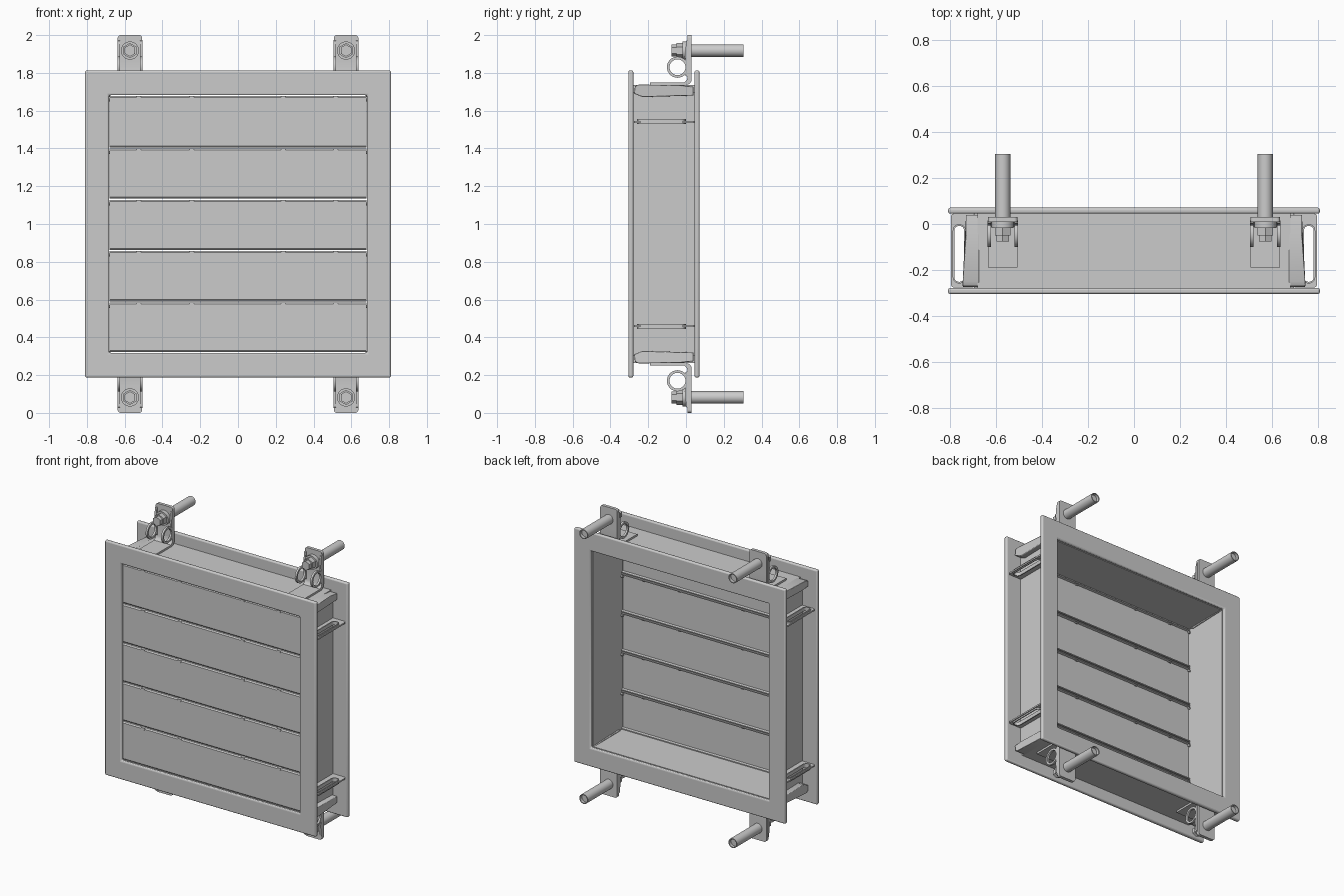
import bpy, bmesh
from math import pi, cos, sin
from mathutils import Matrix, Vector

if "Cube" in bpy.data.objects:
    bpy.data.objects.remove(bpy.data.objects["Cube"])


def finish(name, bm, smooth=False, bevel=0.0):
    bmesh.ops.recalc_face_normals(bm, faces=bm.faces[:])
    me = bpy.data.meshes.new(name)
    bm.to_mesh(me)
    bm.free()
    ob = bpy.data.objects.new(name, me)
    bpy.context.collection.objects.link(ob)
    if bevel:
        m = ob.modifiers.new("bevel", 'BEVEL')
        m.width, m.segments, m.limit_method = bevel, 3, 'ANGLE'
    if smooth or bevel:
        bpy.ops.object.select_all(action='DESELECT')
        ob.select_set(True)
        bpy.context.view_layer.objects.active = ob
        bpy.ops.object.shade_smooth_by_angle()
    return ob


def place(axis, u, v, w):
    """Map profile (u, v) and depth w so that depth runs along the given axis."""
    return {'X': (w, u, v), 'Y': (u, w, v), 'Z': (u, v, w)}[axis]


def prism(bm, pts, axis, a, b):
    lo = [bm.verts.new(place(axis, u, v, a)) for u, v in pts]
    hi = [bm.verts.new(place(axis, u, v, b)) for u, v in pts]
    bm.faces.new(lo)
    bm.faces.new(hi[::-1])
    n = len(pts)
    for i in range(n):
        j = (i + 1) % n
        bm.faces.new((lo[i], lo[j], hi[j], hi[i]))


def ring(bm, outer, inner, axis, a, b):
    loops = [[bm.verts.new(place(axis, u, v, w)) for u, v in pts]
             for pts, w in ((outer, a), (outer, b), (inner, b), (inner, a))]
    n = len(outer)
    for k in range(4):
        p, q = loops[k], loops[(k + 1) % 4]
        for i in range(n):
            j = (i + 1) % n
            bm.faces.new((p[i], p[j], q[j], q[i]))


def rect(u0, u1, v0, v1):
    return [(u0, v0), (u1, v0), (u1, v1), (u0, v1)]


def circle(cu, cv, r, n=32, ph=0.0):
    return [(cu + r * cos(ph + 2 * pi * i / n), cv + r * sin(ph + 2 * pi * i / n)) for i in range(n)]


def round_rect(u0, u1, v0, v1, r, n=6):
    pts = []
    for k, (cu, cv) in enumerate(((u1 - r, v1 - r), (u0 + r, v1 - r), (u0 + r, v0 + r), (u1 - r, v0 + r))):
        for i in range(n + 1):
            t = (k + i / n) * pi / 2
            pts.append((cu + r * cos(t), cv + r * sin(t)))
    return pts


def mirrored(name, build, signs, smooth=False, bevel=0.0):
    """Build a part once per (sx, sz), mirrored about x = 0 and z = 1."""
    for k, (sx, sz) in enumerate(signs):
        bm = bmesh.new()
        build(bm)
        for v in bm.verts:
            v.co = Vector((sx * v.co.x, v.co.y, 1 + sz * (v.co.z - 1)))
        finish(f"{name}_{k + 1}", bm, smooth, bevel)


CORNERS = [(1, 1), (-1, 1), (1, -1), (-1, -1)]

# Front and back flanges with softly rounded edges
for name, y0, y1 in (("front_flange", -0.305, -0.279), ("back_flange", 0.045, 0.071)):
    bm = bmesh.new()
    ring(bm, rect(-0.81, 0.81, 0.187, 1.813), rect(-0.683, 0.683, 0.318, 1.682), 'Y', y0, y1)
    finish(name, bm, bevel=0.009)

# Duct walls between the flanges
mirrored("side_wall", lambda bm: prism(bm, rect(-0.28, 0.046, 0.3, 1.7), 'X', 0.683, 0.697), [(1, 1), (-1, 1)])
mirrored("top_bottom_wall", lambda bm: prism(bm, rect(-0.28, 0.046, 1.682, 1.735), 'X', -0.683, 0.683),
         [(1, 1), (1, -1)])


# Folded tabs at the four outer corners, flaring toward the front
def corner_tab(bm):
    prism(bm, [(-0.275, 1.69), (-0.23, 1.672), (0.04, 1.68), (0.04, 1.727), (-0.04, 1.735),
               (-0.25, 1.738), (-0.27, 1.73)], 'X', 0.675, 0.732)
    for v in bm.verts:
        if v.co.x > 0.7 and v.co.y < -0.24:
            v.co.x += 0.015


mirrored("corner_tab", corner_tab, CORNERS, bevel=0.004)


# Slotted brackets on the outer sides
def slot_bracket(bm):
    ring(bm, round_rect(0.69, 0.797, -0.276, 0.045, 0.012), round_rect(0.74, 0.783, -0.252, -0.008, 0.021),
         'Z', 1.535, 1.545)
    ring(bm, round_rect(0.733, 0.79, -0.259, -0.001, 0.028), round_rect(0.74, 0.783, -0.252, -0.008, 0.021),
         'Z', 1.53, 1.555)


mirrored("slot_bracket", slot_bracket, CORNERS, smooth=True)

# Louvre blades: sheet profile with folded top and bottom lips
edges = [1.681, 1.403, 1.131, 0.86, 0.588, 0.319]
for k in range(5):
    top, bot = edges[k] - 0.004, edges[k + 1] + 0.003
    bm = bmesh.new()
    prism(bm, [(-0.29, bot + 0.008), (-0.29, top - 0.008), (-0.283, top), (-0.262, top), (-0.262, top - 0.007),
               (-0.279, top - 0.01), (-0.279, bot + 0.01), (-0.262, bot + 0.007), (-0.262, bot), (-0.283, bot)],
          'X', -0.68, 0.68)
    finish(f"louvre_blade_{k + 1}", bm)
    # Small clips along the top edge of the blade
    bm = bmesh.new()
    for x in (-0.525, -0.245, 0.24, 0.518):
        prism(bm, round_rect(x - 0.012, x + 0.012, top - 0.015, top + 0.001, 0.004, 3), 'Y', -0.294, -0.27)
    finish(f"blade_clips_{k + 1}", bm)
    # Pivot pins on both ends of the blade
    bm = bmesh.new()
    for s in (-1, 1):
        prism(bm, circle(-0.268, top - 0.02, 0.008, 12), 'X', s * 0.67, s * 0.69)
    finish(f"blade_pivots_{k + 1}", bm, smooth=True)

BX = 0.572


# Bent mounting foot: base on the duct, upright plate behind
def mount_plate(bm):
    prism(bm, [(-0.19, 1.735), (0.0, 1.735), (0.018, 1.741), (0.028, 1.755), (0.03, 1.77), (0.03, 1.86),
               (0.008, 1.86), (0.008, 1.775), (0.003, 1.76), (-0.01, 1.748), (-0.19, 1.748)],
          'X', BX - 0.065, BX + 0.065)
    prism(bm, round_rect(BX - 0.065, BX + 0.065, 1.79, 2.0, 0.016), 'Y', 0.008, 0.03)


# Ring ears and stiffening ribs on both edges of the plate
def mount_ears(bm):
    for x0 in (BX - 0.066, BX + 0.052):
        ring(bm, circle(-0.045, 1.83, 0.056), circle(-0.045, 1.83, 0.042), 'X', x0, x0 + 0.014)
        prism(bm, [(-0.002, 1.785), (0.015, 1.775), (0.015, 1.975), (0.002, 1.97), (-0.006, 1.9), (-0.002, 1.86)],
              'X', x0, x0 + 0.014)


# Bolt: hexagonal head, washers and a long sleeve with an open end
def mount_bolt(bm):
    c = (BX, 1.918)
    prism(bm, circle(*c, 0.032, 6, pi / 6), 'Y', -0.076, -0.02)
    prism(bm, circle(*c, 0.04, 6, pi / 6), 'Y', -0.05, -0.016)
    prism(bm, circle(*c, 0.048), 'Y', -0.018, 0.01)
    prism(bm, circle(*c, 0.029), 'Y', 0.0, 0.285)
    ring(bm, circle(*c, 0.033), circle(*c, 0.027), 'Y', 0.02, 0.305)


mirrored("mount_plate", mount_plate, CORNERS, smooth=True)
mirrored("mount_ears", mount_ears, CORNERS, smooth=True)
mirrored("mount_bolt", mount_bolt, CORNERS, smooth=True)
